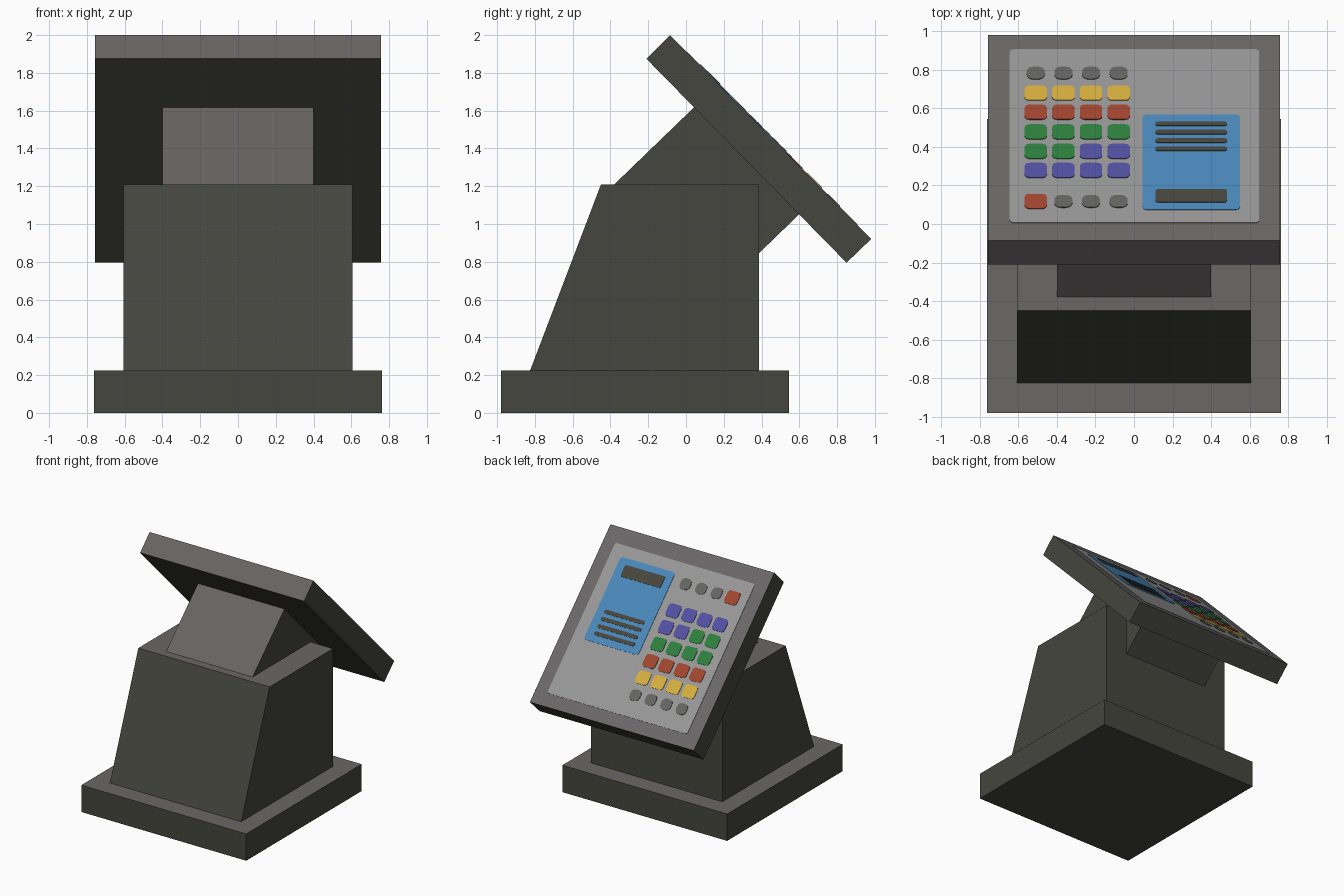
import bpy, bmesh, math
from mathutils import Vector

if "Cube" in bpy.data.objects:
    bpy.data.objects.remove(bpy.data.objects["Cube"])


def material(name, r, g, b):
    m = bpy.data.materials.new(name)
    lin = [((c / 255 + 0.055) / 1.055) ** 2.4 for c in (r, g, b)]
    m.diffuse_color = (*lin, 1)
    m.use_nodes = True
    m.node_tree.nodes["Principled BSDF"].inputs["Base Color"].default_value = m.diffuse_color
    return m


DARK = material("dark olive grey", 70, 70, 63)
TOP = material("upper grey", 106, 104, 103)
EDGE = material("warm edge grey", 104, 100, 99)
PLATE = material("light grey", 151, 151, 151)
KEY = material("key grey", 100, 100, 98)
BLUE = material("blue", 74, 137, 186)
YELLOW = material("yellow", 214, 174, 62)
RED = material("red", 162, 69, 47)
GREEN = material("green", 46, 128, 62)
PURPLE = material("purple", 82, 80, 162)


def prism(name, loop, offset, mats):
    """Closed prism: a loop of points swept along an offset."""
    bm = bmesh.new()
    a = [bm.verts.new(p) for p in loop]
    b = [bm.verts.new(Vector(p) + Vector(offset)) for p in loop]
    bm.faces.new(a)
    bm.faces.new(b[::-1])
    for i in range(len(a)):
        j = (i + 1) % len(a)
        bm.faces.new((a[i], b[i], b[j], a[j]))
    bmesh.ops.recalc_face_normals(bm, faces=bm.faces)
    bm.normal_update()
    if len(mats) > 1:  # upward faces lighter, front-sloping ones warmer
        for f in bm.faces:
            if f.normal.z > 0.5:
                f.material_index = 2 if f.normal.y < -0.3 else 1
    me = bpy.data.meshes.new(name)
    bm.to_mesh(me)
    bm.free()
    for m in mats:
        me.materials.append(m)
    ob = bpy.data.objects.new(name, me)
    bpy.context.collection.objects.link(ob)
    return ob


def block(name, half, profile):
    """Side profile (y, z) extruded across x."""
    return prism(name, [(-half, y, z) for y, z in profile], (2 * half, 0, 0), [DARK, TOP, EDGE])


# Main housing
block("base", 0.762, [(-0.98, 0), (0.545, 0), (0.545, 0.225), (-0.98, 0.225)])
block("body", 0.607, [(-0.825, 0.225), (0.387, 0.225), (0.387, 1.21), (-0.45, 1.21)])
block("neck", 0.4, [(0.045, 1.62), (0.6, 1.052), (0.2, 0.665), (-0.4, 1.19)])
block("tilted_panel", 0.758, [(-0.085, 2.0), (0.98, 0.92), (0.85, 0.795), (-0.21, 1.875)])

# Panel face frame: v runs down the slope
ORIGIN = Vector((0, -0.085, 2.0))
DOWN = Vector((0, 1.065, -1.08)).normalized()
NORMAL = Vector((0, 1.08, 1.065)).normalized()


def plate(name, x0, x1, y0, y1, radius, height, mat):
    """Thin rounded plate on the panel face; y is measured from above."""
    v0, v1 = [(y + 0.085) / DOWN.y for y in (y0, y1)]
    loop = []
    corners = [(x1, v1, -1, -1), (x0, v1, 1, -1), (x0, v0, 1, 1), (x1, v0, -1, 1)]
    for k, (cx, cv, sx, sv) in enumerate(corners):
        for i in range(5):
            t = math.radians(90 * k + 22.5 * i)
            x = cx + sx * radius + radius * math.cos(t)
            v = cv + sv * radius + radius * math.sin(t)
            loop.append(ORIGIN + Vector((x, 0, 0)) + DOWN * v)
    return prism(name, loop, NORMAL * height, [mat])


# Keyboard plate and display
plate("keyboard_plate", -0.645, 0.65, 0.005, 0.905, 0.02, 0.003, PLATE)
plate("display", 0.045, 0.55, 0.07, 0.565, 0.025, 0.006, BLUE)
plate("display_bar", 0.112, 0.482, 0.107, 0.176, 0.015, 0.009, DARK)
for i, y in enumerate((0.385, 0.428, 0.472, 0.515)):
    plate(f"display_line_{i + 1}", 0.112, 0.482, y - 0.011, y + 0.011, 0.012, 0.009, DARK)

# Keys
ROWS = [
    (0.78, [KEY] * 4),
    (0.676, [YELLOW] * 4),
    (0.577, [RED] * 4),
    (0.475, [GREEN] * 4),
    (0.374, [GREEN, GREEN, PURPLE, PURPLE]),
    (0.275, [PURPLE] * 4),
    (0.114, [RED, KEY, KEY, KEY]),
]
for r, (y, colours) in enumerate(ROWS):
    for c, mat in enumerate(colours):
        x = -0.51 + c * 0.1435
        w, h, rad = (0.047, 0.032, 0.035) if mat is KEY else (0.058, 0.038, 0.025)
        plate(f"key_{r + 1}_{c + 1}", x - w, x + w, y - h, y + h, rad, 0.007, mat)
